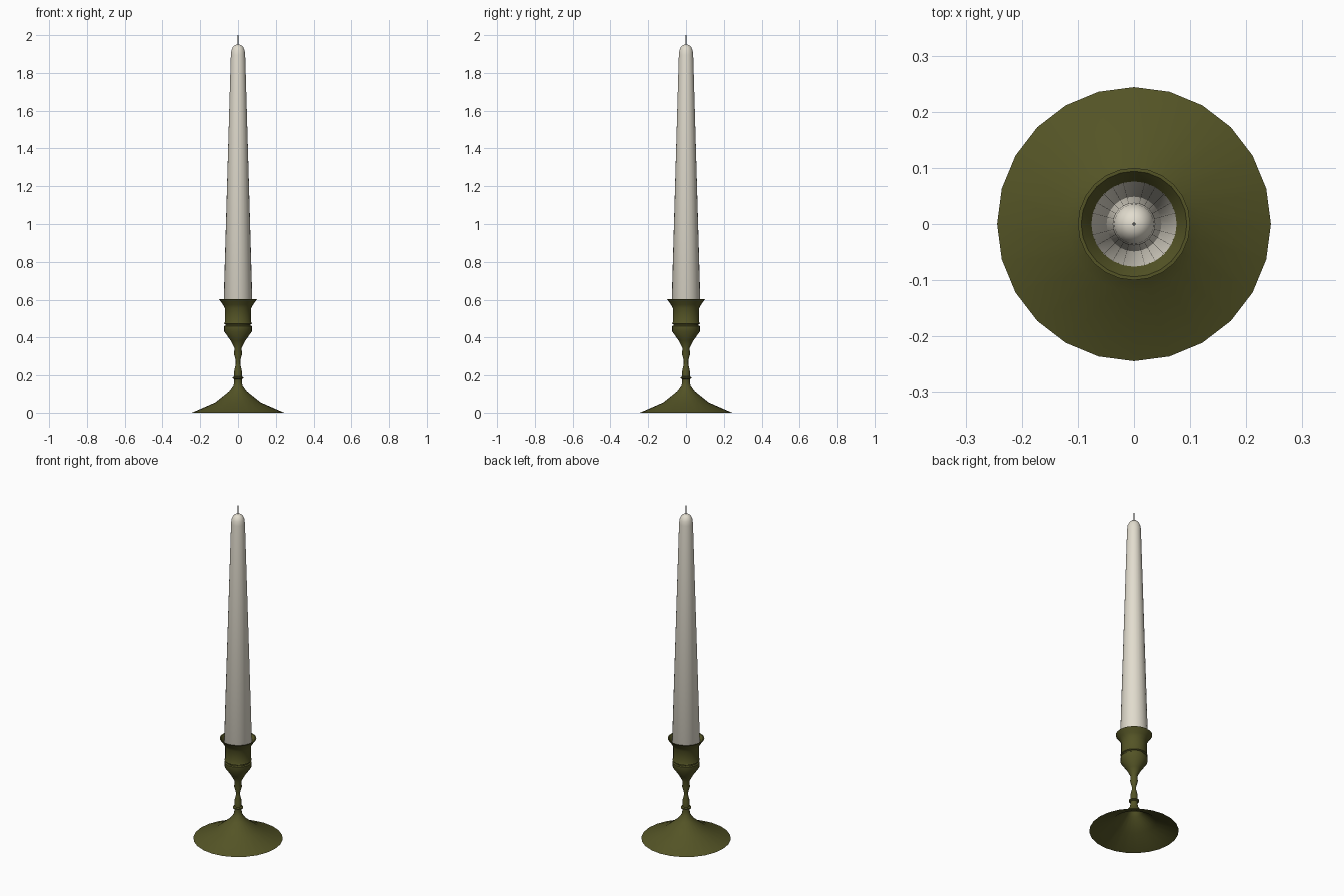
import bpy, bmesh, math

if "Cube" in bpy.data.objects:
    bpy.data.objects.remove(bpy.data.objects["Cube"])

SEGMENTS = 24


def material(name, colour):
    m = bpy.data.materials.new(name)
    m.diffuse_color = (*colour, 1.0)
    m.use_nodes = True
    m.node_tree.nodes["Principled BSDF"].inputs["Base Color"].default_value = m.diffuse_color
    return m


def lathe(name, profile, mat, segments=SEGMENTS, smooth=40):
    """Revolve a list of (radius, z) points; radius 0 makes a pole."""
    bm = bmesh.new()
    rings = []
    for r, z in profile:
        if r == 0:
            rings.append([bm.verts.new((0, 0, z))] * segments)
        else:
            rings.append([bm.verts.new((r * math.cos(2 * math.pi * i / segments),
                                        r * math.sin(2 * math.pi * i / segments), z))
                          for i in range(segments)])
    for a, b in zip(rings, rings[1:]):
        for i in range(segments):
            j = (i + 1) % segments
            quad = list(dict.fromkeys((a[i], a[j], b[j], b[i])))
            bm.faces.new(quad)
    me = bpy.data.meshes.new(name)
    bm.to_mesh(me)
    bm.free()
    me.materials.append(mat)
    ob = bpy.data.objects.new(name, me)
    bpy.context.collection.objects.link(ob)
    bpy.ops.object.select_all(action='DESELECT')
    ob.select_set(True)
    bpy.context.view_layer.objects.active = ob
    bpy.ops.object.shade_smooth_by_angle(angle=math.radians(smooth))
    return ob


brass = material("dark olive brass", (0.088, 0.088, 0.019))
wax = material("cream wax", (0.76, 0.72, 0.62))
string = material("grey wick", (0.10, 0.10, 0.09))

# Holder: hollow flared foot, turned stem, cup with flared rim and inner wall
lathe("candle_holder", [
    (0.244, 0.0), (0.120, 0.054), (0.047, 0.113), (0.024, 0.145), (0.020, 0.165),
    (0.020, 0.180), (0.028, 0.184), (0.028, 0.190), (0.020, 0.194),
    (0.020, 0.225), (0.012, 0.258), (0.012, 0.278), (0.021, 0.312), (0.019, 0.345),
    (0.040, 0.385), (0.073, 0.432), (0.073, 0.460),
    (0.067, 0.464), (0.067, 0.470), (0.074, 0.474),
    (0.070, 0.482), (0.070, 0.555), (0.080, 0.574), (0.100, 0.602),
    (0.094, 0.602), (0.077, 0.580), (0.066, 0.560), (0.066, 0.500), (0, 0.500),
], brass)

# Tapered candle with a domed tip
lathe("candle", [
    (0, 0.505), (0.065, 0.505), (0.066, 0.560), (0.076, 0.583),
    (0.038, 1.895), (0.035, 1.920), (0.027, 1.938), (0.015, 1.948), (0, 1.951),
], wax)

# Wick
lathe("wick", [(0, 1.94), (0.003, 1.94), (0.003, 2.0), (0, 2.0)], string, segments=8)
